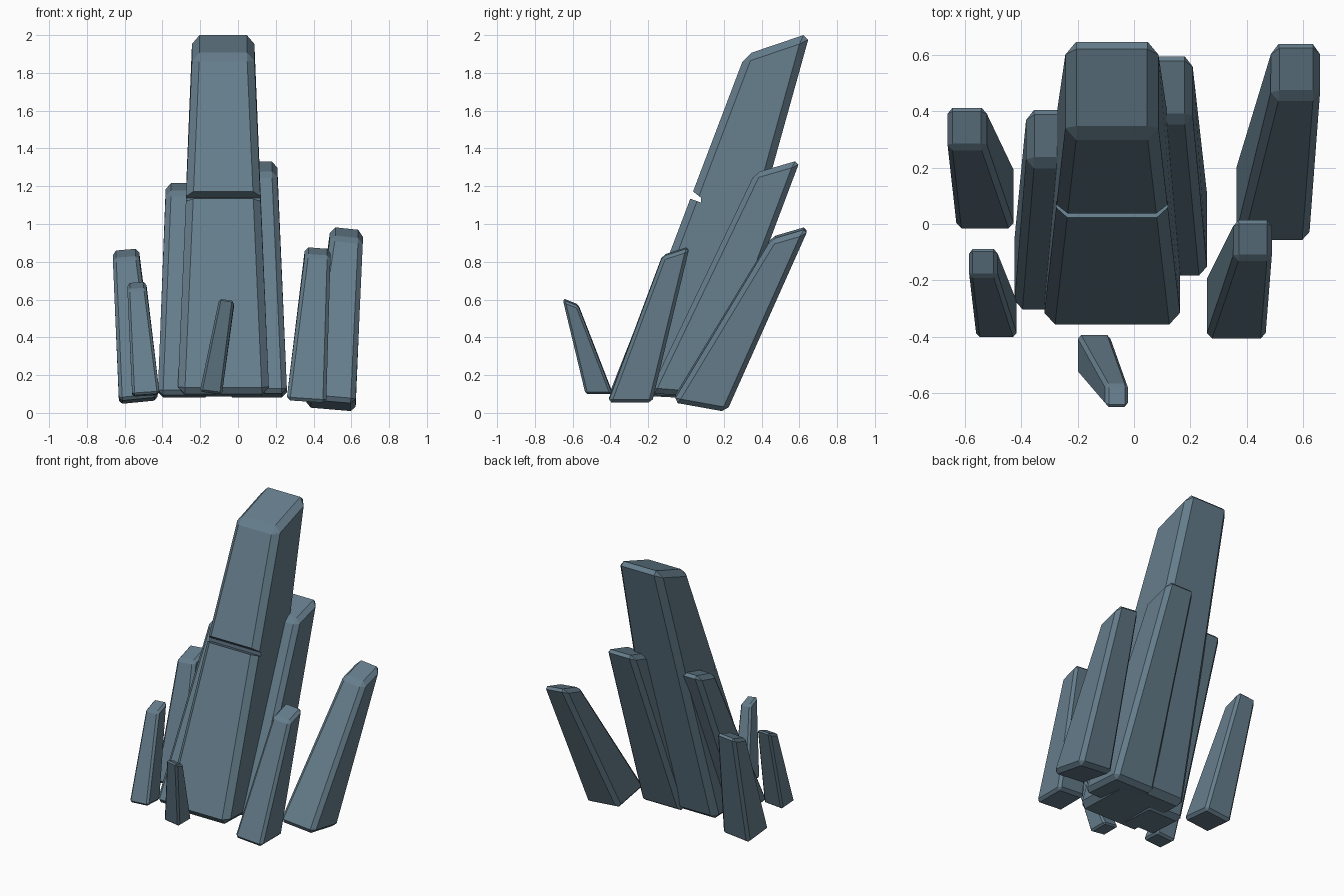
import bpy, bmesh
from mathutils import Vector

if "Cube" in bpy.data.objects:
    bpy.data.objects.remove(bpy.data.objects["Cube"])

stone = bpy.data.materials.new("slate_blue_stone")
stone.diffuse_color = (0.13, 0.205, 0.26, 1)
stone.use_nodes = True
stone.node_tree.nodes["Principled BSDF"].inputs["Base Color"].default_value = stone.diffuse_color


def finish(bm, name):
    bmesh.ops.recalc_face_normals(bm, faces=bm.faces)
    me = bpy.data.meshes.new(name)
    bm.to_mesh(me)
    bm.free()
    me.materials.append(stone)
    ob = bpy.data.objects.new(name, me)
    bpy.context.collection.objects.link(ob)
    return ob


def add_prism(bm, low, high):
    """Six-sided hull between two quads."""
    a = [bm.verts.new(p) for p in low]
    b = [bm.verts.new(p) for p in high]
    bm.faces.new(a[::-1])
    bm.faces.new(b)
    for i in range(4):
        j = (i + 1) % 4
        bm.faces.new((a[i], a[j], b[j], b[i]))


def quad(x0, x1, yf, yb, zf, zb, roll):
    """Sloped rectangle: zf / zb at front and back, roll = rise from left to right."""
    r = roll / 2
    return [Vector(p) for p in ((x0, yf, zf - r), (x1, yf, zf + r),
                                (x1, yb, zb + r), (x0, yb, zb - r))]


def shard(name, base, top, bevel, roll_base=0.0, roll_top=0.0):
    """Leaning tapered block with chamfered edges."""
    bm = bmesh.new()
    add_prism(bm, quad(*base, roll_base), quad(*top, roll_top))
    bmesh.ops.bevel(bm, geom=bm.edges[:], offset=bevel, offset_type='OFFSET',
                    segments=1, profile=0.5, affect='EDGES')
    return finish(bm, name)


# Shards: (x left, x right, y front, y back, z front, z back)
main = shard("main_shard", (-.32, .165, -.37, .12, .10, .085),
             (-.242, .085, .312, .657, 1.895, 2.012), .038)
shard("left_inner_shard", (-.425, -.145, -.315, -.03, .095, .08),
      (-.382, -.195, .21, .415, 1.17, 1.225), .028)
shard("right_inner_shard", (-.06, .26, -.195, .13, .105, .08),
      (-.005, .207, .365, .605, 1.27, 1.34), .028)
shard("left_outer_shard", (-.63, -.425, -.022, .205, .075, .055),
      (-.663, -.525, .268, .417, .82, .87), .018, .02, .012)
shard("left_front_shard", (-.56, -.415, -.406, -.265, .098, .09),
      (-.586, -.486, -.187, -.085, .655, .695), .013, .01, .006)
shard("front_shard", (-.202, -.085, -.532, -.39, .105, .105),
      (-.1, -.02, -.652, -.57, .603, .57), .012, -.015, -.012)
shard("right_front_shard", (.257, .467, -.413, -.18, .06, .06),
      (.355, .49, -.125, .018, .832, .878), .018, -.014, -.01)
shard("right_outer_shard", (.36, .622, -.07, .215, .065, .014),
      (.49, .662, .45, .649, .925, .983), .026, -.022, -.018)

# Notch across the front of the main shard
outline = ((-.15, 1.198), (.08, 1.113), (.08, 1.138), (-.15, 1.325))
bm = bmesh.new()
add_prism(bm, [(-.6, y, z) for y, z in outline], [(.6, y, z) for y, z in outline])
cutter = finish(bm, "notch_cutter")
cutter.hide_render = True
cutter.hide_viewport = True
cut = main.modifiers.new("notch", 'BOOLEAN')
cut.operation = 'DIFFERENCE'
cut.solver = 'EXACT'
cut.object = cutter
